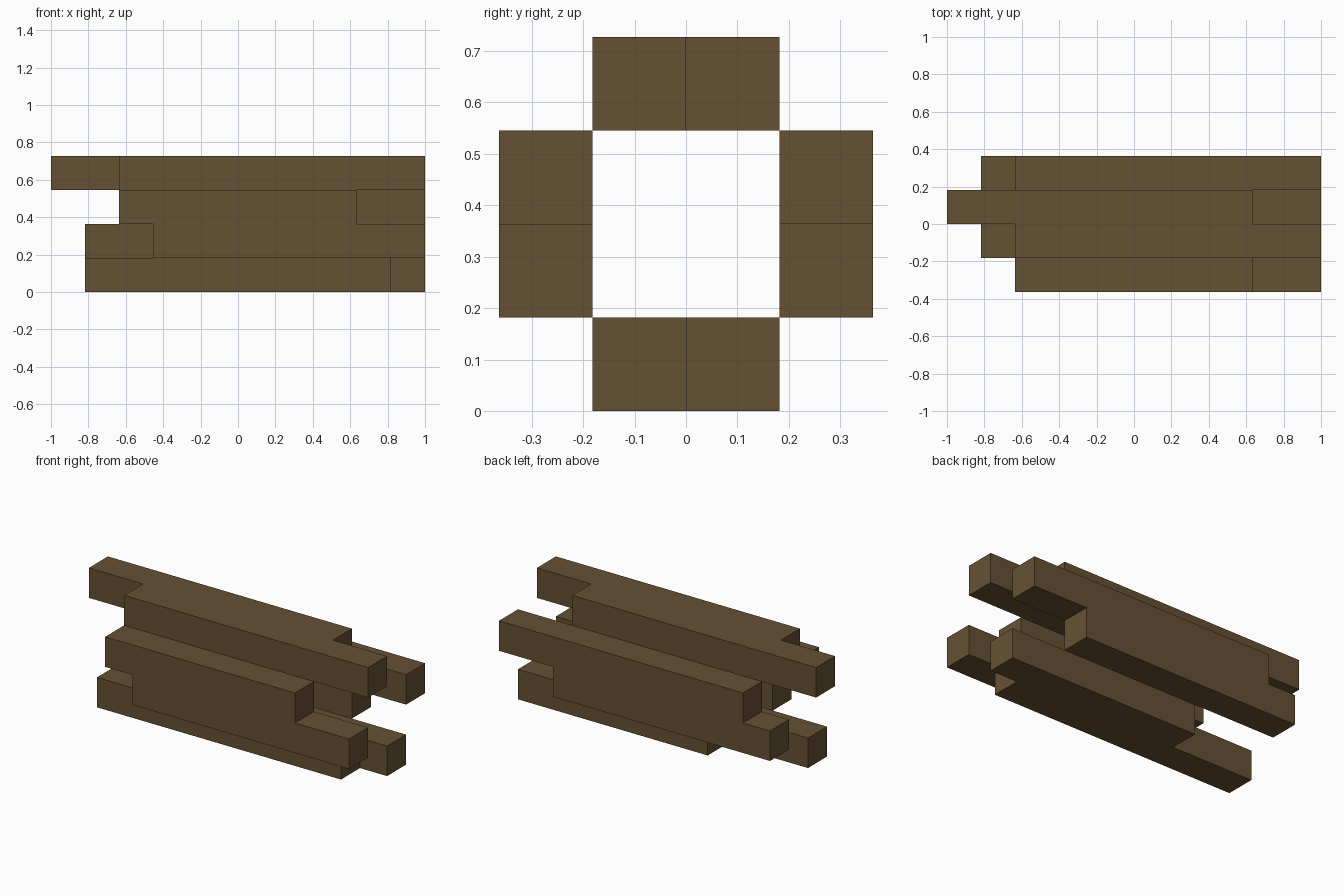
import bpy
import bmesh
from mathutils import Matrix, Vector

cube = bpy.data.objects.get("Cube")
if cube:
    bpy.data.objects.remove(cube, do_unlink=True)

U = 2 / 11  # thickness of one square beam

wood = bpy.data.materials.new("brown_wood")
wood.use_nodes = True
colour = (0.130, 0.083, 0.033, 1)
wood.diffuse_color = colour
wood.node_tree.nodes["Principled BSDF"].inputs["Base Color"].default_value = colour


def beam(name, start, end, row, layer):
    """Square beam along x; all arguments count beam thicknesses."""
    bm = bmesh.new()
    bmesh.ops.create_cube(bm, size=U, matrix=Matrix.Diagonal((end - start, 1, 1, 1)))
    mesh = bpy.data.meshes.new(name)
    bm.to_mesh(mesh)
    bm.free()
    mesh.materials.append(wood)
    obj = bpy.data.objects.new(name, mesh)
    obj.location = Vector(((start + end) / 2 * U - 1, (row + 0.5) * U, (layer + 0.5) * U))
    bpy.context.collection.objects.link(obj)


# Bottom pair
beam("bottom_front_beam", 1, 10, -1, 0)
beam("bottom_back_beam", 4, 11, 0, 0)
# Front wall
beam("front_lower_beam", 3, 11, -2, 1)
beam("front_upper_beam", 2, 9, -2, 2)
# Back wall
beam("back_lower_beam", 1, 9, 1, 1)
beam("back_upper_beam", 2, 11, 1, 2)
# Top pair
beam("top_front_beam", 2, 11, -1, 3)
beam("top_back_beam", 0, 9, 0, 3)
